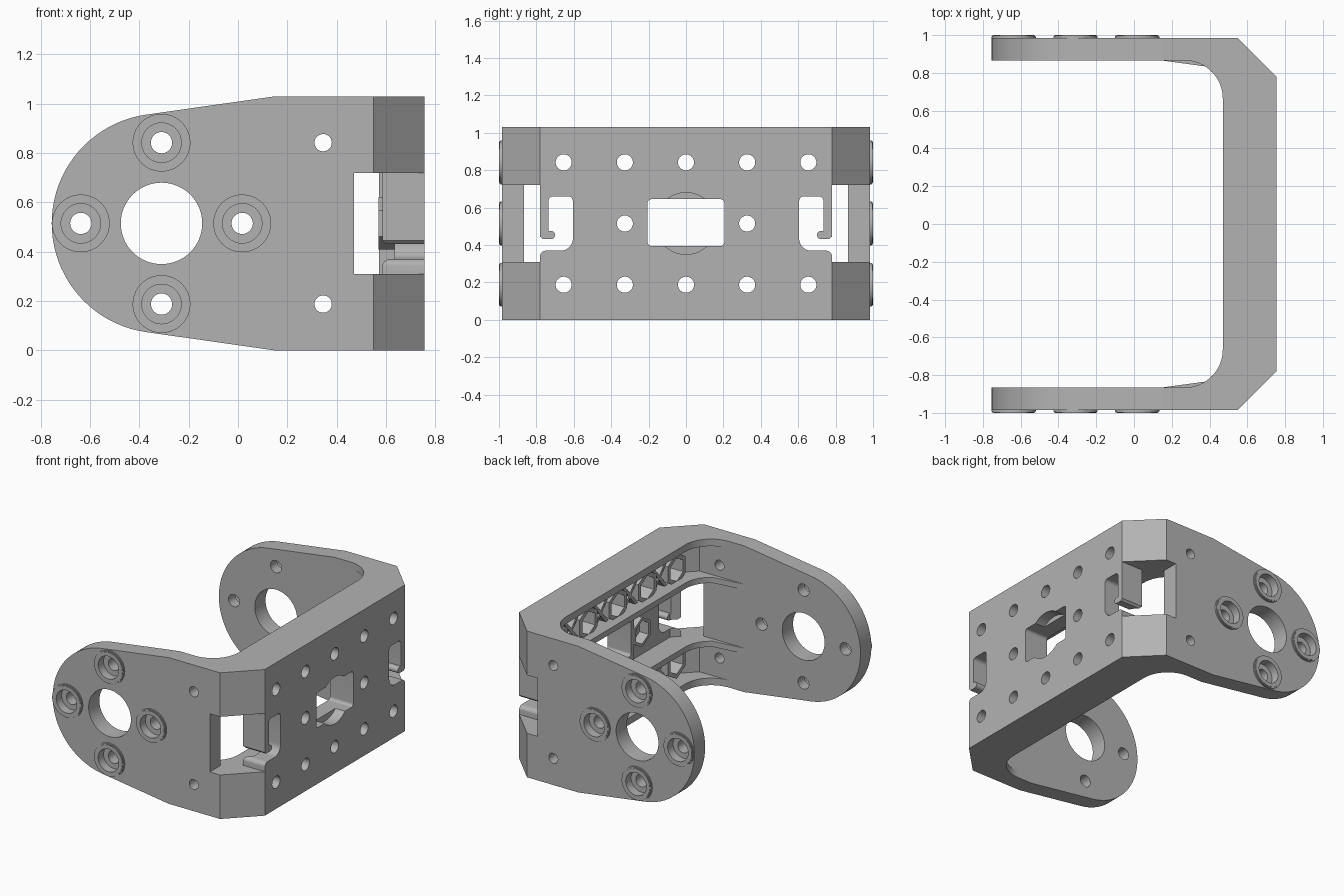
import bpy, bmesh
from math import sin, cos, radians, pi

cube = bpy.data.objects.get("Cube")
if cube:
    bpy.data.objects.remove(cube, do_unlink=True)

H = 1.03      # bracket height
MID = H / 2
PITCH = 0.327  # spacing of the screw rows
PIVOT = -0.31  # x of the arm pivot

grey = bpy.data.materials.new("plain_grey")
grey.use_nodes = True
colour = (0.45, 0.45, 0.45, 1)
grey.diffuse_color = colour
grey.node_tree.nodes["Principled BSDF"].inputs["Base Color"].default_value = colour


def arc(cx, cy, r, a0, a1, n):
    return [(cx + r * cos(radians(a0 + (a1 - a0) * i / n)),
             cy + r * sin(radians(a0 + (a1 - a0) * i / n))) for i in range(n + 1)]


def circle(cx, cy, r, n=64):
    return arc(cx, cy, r, 0, 360, n)[:-1]


def hexagon(cx, cy, r):
    return arc(cx, cy, r, 30, 390, 6)[:-1]


def rect(a0, a1, b0, b1):
    return [(a0, b0), (a1, b0), (a1, b1), (a0, b1)]


def place(axis, p, h):
    a, b = p
    return {"x": (h, a, b), "y": (a, h, b), "z": (a, b, h)}[axis]


def prisms(name, axis, items):
    """One object holding an extruded solid for each (outline, low, high)."""
    bm = bmesh.new()
    for pts, lo, hi in items:
        low = [bm.verts.new(place(axis, p, lo)) for p in pts]
        top = [bm.verts.new(place(axis, p, hi)) for p in pts]
        bm.faces.new(low)
        bm.faces.new(top)
        for i in range(len(pts)):
            j = (i + 1) % len(pts)
            bm.faces.new((low[i], low[j], top[j], top[i]))
    bmesh.ops.recalc_face_normals(bm, faces=bm.faces)
    mesh = bpy.data.meshes.new(name)
    bm.to_mesh(mesh)
    bm.free()
    mesh.materials.append(grey)
    ob = bpy.data.objects.new(name, mesh)
    bpy.context.scene.collection.objects.link(ob)
    return ob


def combine(body, tool, operation):
    mod = body.modifiers.new("join", "BOOLEAN")
    mod.operation = operation
    mod.solver = "EXACT"
    mod.object = tool
    bpy.context.view_layer.objects.active = body
    bpy.ops.object.modifier_apply(modifier=mod.name)
    bpy.data.objects.remove(tool, do_unlink=True)


def both_sides(half):
    """Closes a half outline by mirroring it across y = 0."""
    return half + [(x, -y) for x, y in reversed(half)]


def flip(pts):
    return [(-a, b) for a, b in pts]


# U-shaped shell with chamfered corners
outer = [(0.755, 0.78), (0.55, 0.985), (-0.8, 0.985)]
inner = [(-0.8, 0.865), (0.5, 0.865), (0.635, 0.73)]
bracket = prisms("bracket", "z", [(both_sides(outer + inner), 0, H)])

# Rounded, tapered side outline
side = arc(PIVOT, MID, 0.445, 98, 262, 40)
side += [(0.15, 0), (0.9, 0), (0.9, H), (0.15, H)]
combine(bracket, prisms("side_outline", "y", [(side, -1.1, 1.1)]), "INTERSECT")

# Edge rims with filleted corners, and inner ribs with longer gussets
seat = [(0.69, 0.76), (0.53, 0.92)]
rim = seat + [(0.27, 0.92)] + arc(0.27, 0.665, 0.2, 90, 0, 18)
rib = seat + [(0.145, 0.92), (0.145, 0.866)] + arc(0.27, 0.665, 0.2, 58, 0, 12)
combine(bracket, prisms("rims", "z", [
    (both_sides(rim), 0, 0.05), (both_sides(rim), H - 0.05, H)]), "UNION")
combine(bracket, prisms("ribs", "z", [
    (both_sides(rib), 0.27, 0.31), (both_sides(rib), 0.72, 0.76)]), "UNION")

# Nut holders on the inside of the back plate
rows = (MID - PITCH, MID + PITCH)
nuts = [(k * PITCH, z) for k in range(-2, 3) for z in rows]
centre_nuts = [(-PITCH, MID), (PITCH, MID)]
combine(bracket, prisms("nut_holders", "x", [
    (hexagon(y, z, 0.115), 0.53, 0.66) for y, z in nuts]), "UNION")
combine(bracket, prisms("centre_nut_holders", "x", [
    (hexagon(y, z, 0.105), 0.57, 0.66) for y, z in centre_nuts]), "UNION")
combine(bracket, prisms("window_frame", "x", [
    (rect(-0.24, 0.24, 0.305, 0.725), 0.572, 0.66)]), "UNION")

# Crossed struts between the nut holders
for s in (-1, 1):
    struts = []
    for k in (-1.5, -0.5, 0.5, 1.5):
        for z in rows:
            y, d, t = k * PITCH, 0.085 * s, 0.014
            struts.append(([(y - d - t, z - 0.1), (y - d + t, z - 0.1),
                            (y + d + t, z + 0.1), (y + d - t, z + 0.1)], 0.55, 0.655))
    combine(bracket, prisms("struts", "x", struts), "UNION")

# Raised screw seats on the arms, stepped to a rounded edge
seats = [(PIVOT + PITCH * dx, MID + PITCH * dz)
         for dx, dz in ((1, 0), (-1, 0), (0, 1), (0, -1))]
for r, top in ((0.117, 0.992), (0.114, 0.997), (0.108, 1.0)):
    combine(bracket, prisms("screw_seats", "y", [
        (circle(x, z, r), *sorted((s * 0.96, s * top)))
        for x, z in seats for s in (-1, 1)]), "UNION")

# Counterbores, screw holes and pivot holes in the arms
combine(bracket, prisms("counterbores", "y", [
    (circle(x, z, 0.08), *sorted((s * 0.94, s * 1.05)))
    for x, z in seats for s in (-1, 1)]), "DIFFERENCE")
holes = [(x, z, 0.043) for x, z in seats] + [(PIVOT, MID, 0.165)]
holes += [(0.345, z, 0.035) for z in rows]
combine(bracket, prisms("arm_holes", "y", [
    (circle(*h), *sorted((s * 0.8, s * 1.1)))
    for h in holes for s in (-1, 1)]), "DIFFERENCE")

# Nut pockets and screw holes in the back plate
combine(bracket, prisms("nut_pockets", "x", [
    (hexagon(y, z, 0.082), 0.4, 0.64) for y, z in nuts + centre_nuts]), "DIFFERENCE")
combine(bracket, prisms("plate_holes", "x", [
    (circle(y, z, 0.043), 0.4, 0.8) for y, z in nuts + centre_nuts]), "DIFFERENCE")

# Central window with rounded corners and a shallow round recess
window = []
for sy, sz, a in ((1, 1, 0), (-1, 1, 90), (-1, -1, 180), (1, -1, 270)):
    window += arc(sy * 0.185, MID + 0.005 + sz * 0.105, 0.02, a, a + 90, 15)
combine(bracket, prisms("round_recess", "x", [
    (circle(0, MID, 0.165), 0.68, 0.8)]), "DIFFERENCE")
combine(bracket, prisms("centre_window", "x", [(window, 0.4, 0.8)]), "DIFFERENCE")

# Corner windows through the chamfers
combine(bracket, prisms("corner_windows", "z", [
    (rect(0.47, 0.8, *sorted((s * 0.78, s * 1.05))), 0.31, 0.72)
    for s in (-1, 1)]), "DIFFERENCE")

# Cable slots that leave a hooked finger beside each corner window
slot = [(0.8, 0.34), (0.78, 0.34)] + arc(0.75, 0.34, 0.03, 0, 90, 6)
slot += arc(0.67, 0.435, 0.065, 270, 180, 12)
slot += arc(0.63, 0.635, 0.025, 180, 90, 6) + arc(0.71, 0.635, 0.025, 90, 0, 6)
slot += [(0.735, 0.475)] + arc(0.722, 0.453, 0.022, 90, 270, 12)
slot += [(0.765, 0.431), (0.78, 0.445), (0.8, 0.445)]
combine(bracket, prisms("cable_slots", "x", [
    (slot, 0.5, 0.8), (flip(slot), 0.5, 0.8)]), "DIFFERENCE")

# Smooth the round surfaces and keep the edges crisp
bpy.ops.object.select_all(action="DESELECT")
bracket.select_set(True)
bpy.context.view_layer.objects.active = bracket
bpy.ops.object.shade_smooth_by_angle(angle=radians(7.6))
